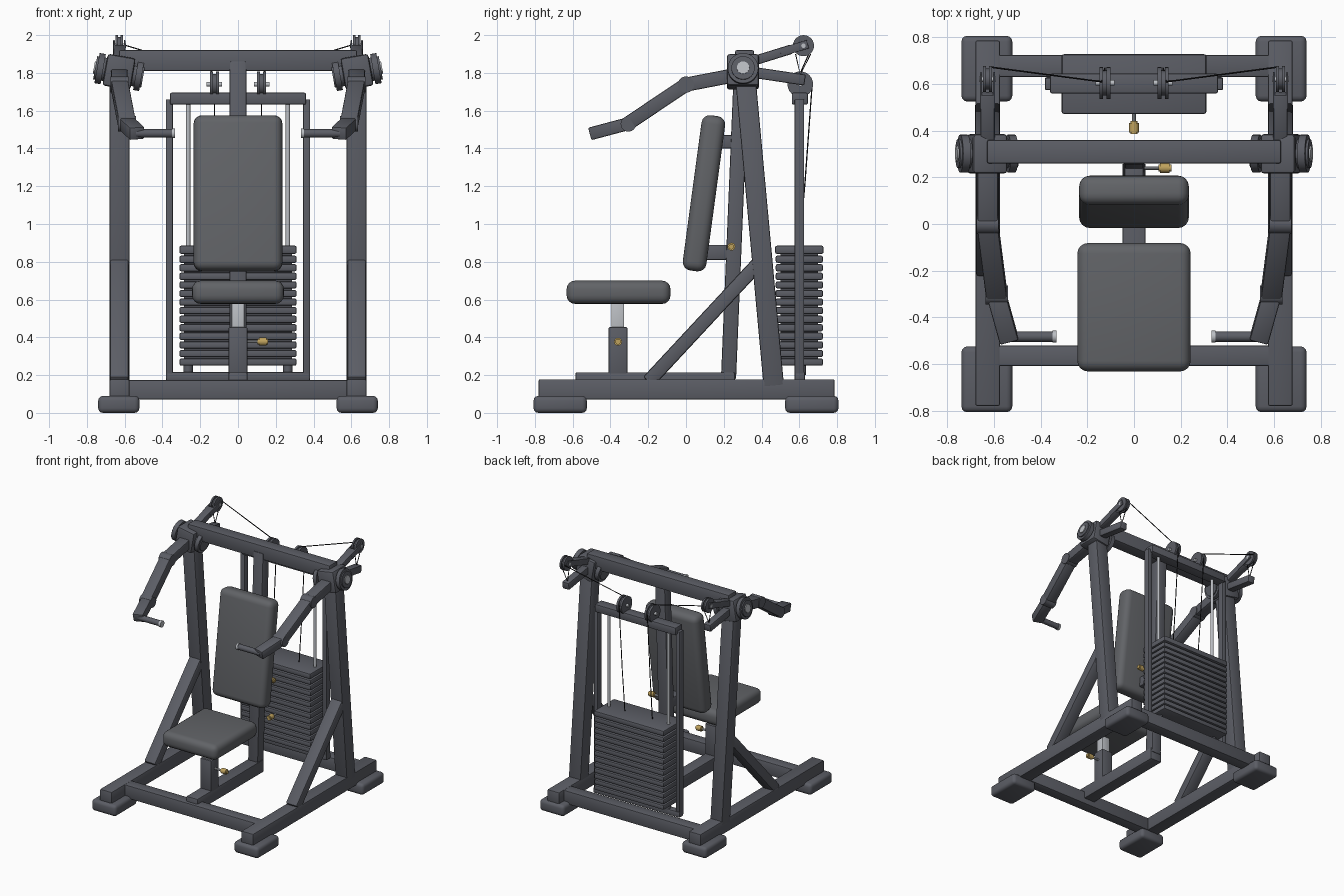
import bpy, bmesh, math
from mathutils import Vector, Matrix

if "Cube" in bpy.data.objects:
    bpy.data.objects.remove(bpy.data.objects["Cube"])


def material(name, r, g, b):
    m = bpy.data.materials.new(name)
    m.use_nodes = True
    m.diffuse_color = (r, g, b, 1)
    m.node_tree.nodes["Principled BSDF"].inputs["Base Color"].default_value = (r, g, b, 1)
    return m


FRAME = material("frame grey", .105, .11, .13)
PAD = material("cushion grey", .12, .125, .135)
STEEL = material("steel", .5, .52, .55)
GOLD = material("brass", .52, .36, .11)
CABLE = material("cable black", .012, .012, .014)
made = []


def finish(name, bm, mat, bevel=0, segments=2):
    if bevel:
        bmesh.ops.bevel(bm, geom=bm.edges[:], offset=bevel, segments=segments,
                        profile=.5, affect='EDGES')
    me = bpy.data.meshes.new(name)
    bm.to_mesh(me)
    bm.free()
    me.materials.append(mat)
    ob = bpy.data.objects.new(name, me)
    bpy.context.collection.objects.link(ob)
    made.append(ob)
    return ob


def box(name, x, y, z, mat=FRAME, bevel=.008, segments=2, tilt=None):
    """Box from (min, max) ranges, optionally turned about its centre."""
    size = [b - a for a, b in (x, y, z)]
    mid = Vector([(a + b) / 2 for a, b in (x, y, z)])
    bm = bmesh.new()
    bmesh.ops.create_cube(bm, size=1, matrix=Matrix.Diagonal((*size, 1)))
    ob = finish(name, bm, mat, bevel, segments)
    ob.matrix_world = Matrix.Translation(mid) @ (tilt or Matrix())
    return ob


def bar(name, p, q, wide, deep, mat=FRAME, bevel=.008, extra=0):
    """Square tube from p to q; its width stays level along x."""
    p, q = Vector(p), Vector(q)
    d = (q - p).normalized()
    across = (Vector((1, 0, 0)) - d * d.x).normalized()
    rot = Matrix((across, d.cross(across), d)).transposed().to_4x4()
    bm = bmesh.new()
    length = (q - p).length + 2 * extra
    bmesh.ops.create_cube(bm, size=1, matrix=Matrix.Diagonal((wide, deep, length, 1)))
    ob = finish(name, bm, mat, bevel)
    ob.matrix_world = Matrix.Translation((p + q) / 2) @ rot
    return ob


def rods(name, parts, mat=FRAME, sides=24):
    """Cylinders (p, q, radius) joined in one object."""
    bm = bmesh.new()
    for p, q, r in parts:
        p, q = Vector(p), Vector(q)
        rot = (q - p).to_track_quat('Z', 'Y').to_matrix().to_4x4()
        bmesh.ops.create_cone(bm, cap_ends=True, segments=sides, radius1=r, radius2=r,
                              depth=(q - p).length,
                              matrix=Matrix.Translation((p + q) / 2) @ rot)
    return finish(name, bm, mat)


def along_x(x0, x1, y, z, r):
    return ((x0, y, z), (x1, y, z), r)


def pulley(name, x, y, z, r, half):
    rods(name, [along_x(x - half, x - half / 3, y, z, r),
                along_x(x + half / 3, x + half, y, z, r),
                along_x(x - half, x + half, y, z, r * .8)])
    rods(name + "_bolt", [along_x(x - half * 1.7, x + half * 1.7, y, z, .012)], STEEL, 12)


def cable(name, points):
    cu = bpy.data.curves.new(name, 'CURVE')
    cu.dimensions = '3D'
    cu.bevel_depth = .0035
    cu.bevel_resolution = 1
    sp = cu.splines.new('POLY')
    sp.points.add(len(points) - 1)
    for pt, co in zip(sp.points, points):
        pt.co = (*co, 1)
    cu.materials.append(CABLE)
    bpy.context.collection.objects.link(bpy.data.objects.new(name, cu))


def knob(name, start, end, r=.021):
    start, end = Vector(start), Vector(end)
    d = (end - start).normalized()
    rods(name + "_shaft", [(start, end, .008)], STEEL, 10)
    rods(name, [(end - d * .008, end + d * .032, r), (end - d * .016, end + d * .04, r * .7)], GOLD, 12)


# Base frame
box("front_cross_beam", (-.6, .6), (-.61, -.52), (.07, .175))
box("rear_cross_beam", (-.6, .6), (.63, .725), (.07, .175))
box("centre_rail", (-.05, .05), (-.585, .26), (.115, .215))
box("top_cross_beam", (-.63, .63), (.26, .36), (1.81, 1.92))

# Seat on its telescopic post
box("seat_post", (-.05, .05), (-.41, -.31), (.2, .455))
box("seat_slider", (-.034, .034), (-.395, -.327), (.4, .6), STEEL, .004)
box("seat_cushion", (-.243, .243), (-.632, -.082), (.577, .7), PAD, .045, 4)
knob("seat_knob", (.04, -.36, .377), (.12, -.36, .377))

# Backrest and its leaning post
bar("back_post", (0, .225, .18), (0, .295, 1.86), .088, .08)
box("backrest_bracket", (-.04, .04), (.08, .22), (.81, .89))
box("backrest_cushion", (-.235, .235), (.032, .158), (.748, 1.577), PAD, .045, 4,
    Matrix.Rotation(math.radians(-7.7), 4, 'X'))
box("backrest_top_mount", (-.04, .04), (.15, .27), (1.4, 1.47))
knob("backrest_knob", (.03, .24, .88), (.12, .24, .88))

# Weight stack
PLATES, LOW, HIGH = 13, .25, .84
pitch = (HIGH - LOW) / PLATES
for i in range(PLATES):
    z = LOW + i * pitch
    box("weight_plate", (-.31, .31), (.475, .725), (z, z + pitch * .84), bevel=.009)
box("weight_core", (-.285, .285), (.5, .7), (LOW + .01, HIGH + .01), bevel=0)
box("top_weight_plate", (-.31, .31), (.472, .728), (.842, .885), bevel=.009)
knob("selector_pin", (0, .49, .48), (0, .425, .48))

# Stack frame
box("stack_frame_base", (-.382, .382), (.575, .63), (.17, .217))
box("stack_frame_top", (-.36, .36), (.56, .645), (1.632, 1.695))

for s, side in ((1, "left"), (-1, "right")):
    def X(x, y, z):
        return (s * x, y, z)

    def span(a, b):
        return tuple(sorted((s * a, s * b)))

    # Side rail, feet, upright and brace
    box(side + "_side_rail", span(.575, .68), (-.78, .787), (.07, .178))
    for end, y in (("front", (-.807, -.525)), ("rear", (.525, .807))):
        box(f"{side}_{end}_foot", span(.522, .74), y, (0, .09), bevel=.025, segments=3)
    bar(side + "_upright", X(.628, .465, .14), X(.628, .312, 1.8), .106, .108)
    bar(side + "_brace", X(.628, -.2, .165), X(.628, .4, .81), .1, .075, bevel=.012)

    # Stack frame post, guide rod, small pulley
    box(side + "_stack_post", span(.345, .382), (.575, .625), (.18, 1.66), bevel=.005)
    rods(side + "_guide_rod", [(X(.264, .6, .2), X(.264, .6, 1.65), .0115)], STEEL, 16)
    rods(side + "_rod_collar", [(X(.264, .61, .2), X(.264, .61, .25), .025)])
    box(side + "_pulley_bracket", span(.115, .135), (.575, .63), (1.67, 1.73), bevel=.003)
    pulley(side + "_stack_pulley", s * .125, .605, 1.74, .068, .024)

    # Tilted pivot with housing, end discs and steel hub
    mid = Vector(X(.63, .302, 1.805))
    tilt = Matrix.Rotation(math.radians(-10 * s), 4, 'Y')
    axis = tilt.to_3x3() @ Vector((s, 0, 0))
    box(side + "_pivot_housing", span(.555, .705), (.216, .386), (1.72, 1.89), bevel=.015, tilt=tilt)
    rods(side + "_pivot_discs", [(mid + axis * .085, mid + axis * .118, .081),
                                 (mid + axis * .07, mid + axis * .128, .062),
                                 (mid - axis * .122, mid - axis * .09, .081),
                                 (mid - axis * .13, mid + axis * .07, .062)], sides=32)
    rods(side + "_pivot_hub", [(mid + axis * .12, mid + axis * .135, .033)], STEEL, 16)

    # Jointed press arm and handle
    shoulder, elbow = X(.628, .27, 1.79), X(.628, 0, 1.738)
    wrist, hand = X(.588, -.31, 1.53), X(.538, -.49, 1.482)
    bar(side + "_arm_upper", shoulder, elbow, .088, .075, extra=.012)
    bar(side + "_arm_middle", elbow, wrist, .09, .075, extra=.012)
    bar(side + "_arm_lower", wrist, hand, .082, .068, extra=.012)
    rods(side + "_arm_joints", [(X(.58, 0, 1.738), X(.676, 0, 1.738), .043),
                                (X(.54, -.305, 1.53), X(.636, -.305, 1.53), .041)])
    rods(side + "_handle", [(X(.54, -.483, 1.48), X(.345, -.483, 1.48), .022)])
    rods(side + "_handle_cap", [(X(.35, -.483, 1.48), X(.333, -.483, 1.48), .026)], STEEL)

    # Rear arms and upper pulley
    bar(side + "_rear_arm_low", X(.628, .34, 1.805), X(.628, .63, 1.762), .06, .058)
    bar(side + "_rear_arm_high", X(.628, .33, 1.855), X(.628, .56, 1.926), .062, .05)
    for x in (.6, .656):
        bar(side + "_pulley_fork", X(x, .5, 1.908), X(x, .645, 1.952), .009, .045, bevel=.002)
    pulley(side + "_arm_pulley", s * .628, .622, 1.944, .056, .02)

    # Cables
    cable(side + "_arm_cable", [X(.628, .58, 1.9), X(.628, .605, 1.79), X(.628, .66, 1.9)])
    cable(side + "_stack_cable", [X(.61, .672, 1.95), X(.14, .61, 1.81), X(.125, .668, 1.74),
                                  X(.124, .63, 1.22), X(.122, .6, .88)])

# Smooth the round edges, keep the hard ones
bpy.ops.object.select_all(action='DESELECT')
for ob in made:
    ob.select_set(True)
bpy.context.view_layer.objects.active = made[0]
bpy.ops.object.shade_smooth_by_angle(angle=math.radians(35))
bpy.ops.object.select_all(action='DESELECT')
